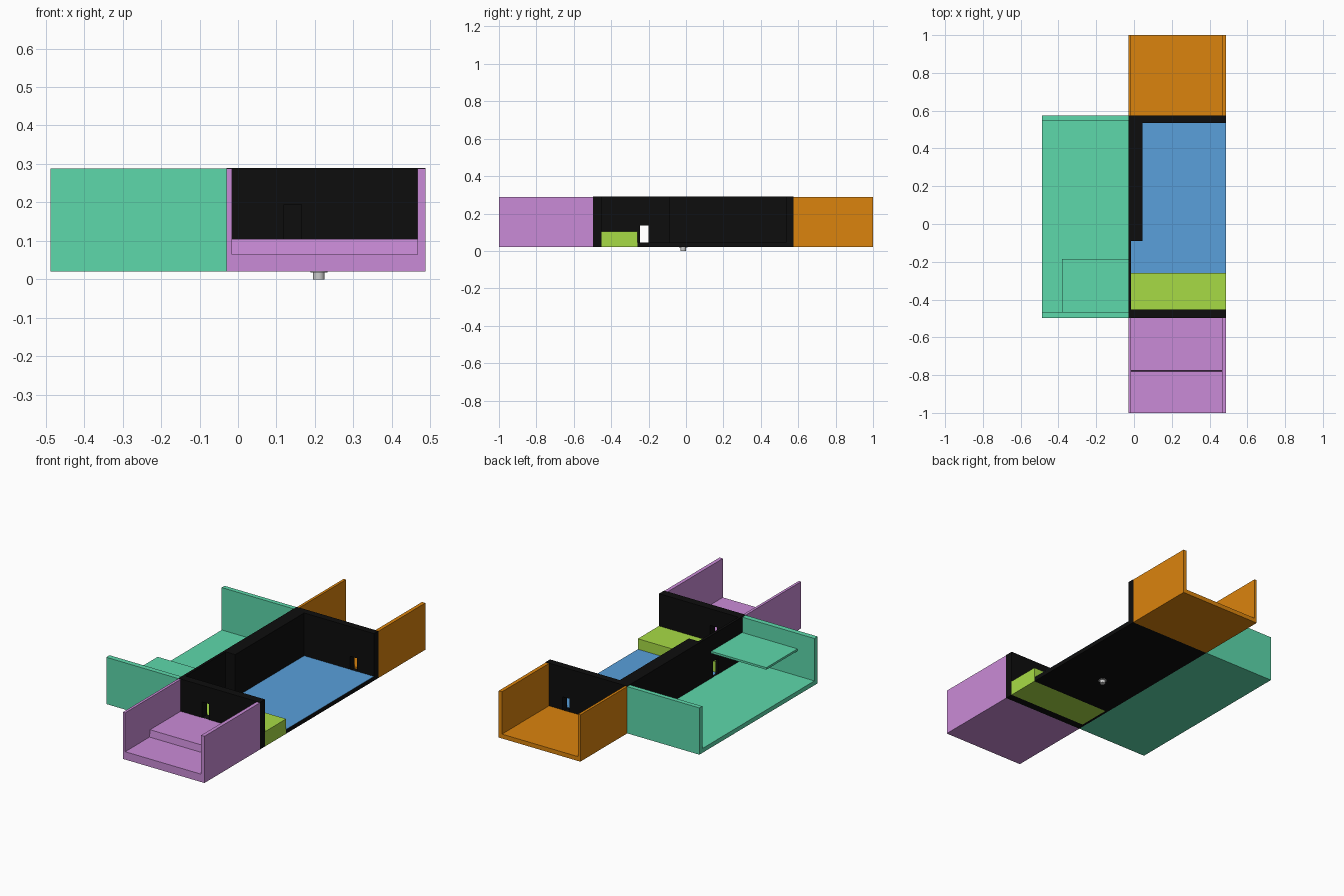
import bpy, bmesh
from mathutils import Vector

if "Cube" in bpy.data.objects:
    bpy.data.objects.remove(bpy.data.objects["Cube"])

X0, XL, XR = -0.4875, -0.03, 0.4875   # far left, dividing wall, right edge
B, T = 0.02, 0.288                    # underside and wall top


def material(name, rgb):
    m = bpy.data.materials.new(name)
    m.diffuse_color = (*rgb, 1)
    m.use_nodes = True
    m.node_tree.nodes["Principled BSDF"].inputs["Base Color"].default_value = m.diffuse_color
    return m


PINK = material("pink", (0.59, 0.26, 0.68))
ORANGE = material("orange", (0.71, 0.23, 0.004))
GREEN = material("green", (0.11, 0.69, 0.41))
LIME = material("lime", (0.39, 0.71, 0.06))
BLUE = material("blue", (0.10, 0.35, 0.71))
BLACK = material("black", (0.004, 0.004, 0.004))


def prism(name, pts, sweep, mat=None):
    """Extrude a planar outline along a vector."""
    bm = bmesh.new()
    face = bm.faces.new([bm.verts.new(p) for p in pts])
    out = bmesh.ops.extrude_face_region(bm, geom=[face])
    verts = [v for v in out["geom"] if isinstance(v, bmesh.types.BMVert)]
    bmesh.ops.translate(bm, verts=verts, vec=Vector(sweep))
    bmesh.ops.recalc_face_normals(bm, faces=bm.faces)
    me = bpy.data.meshes.new(name)
    bm.to_mesh(me)
    bm.free()
    ob = bpy.data.objects.new(name, me)
    bpy.context.collection.objects.link(ob)
    if mat:
        me.materials.append(mat)
    return ob


def box(name, x, y, z, mat=None):
    pts = [(x[0], y[0], z[0]), (x[1], y[0], z[0]), (x[1], y[1], z[0]), (x[0], y[1], z[0])]
    return prism(name, pts, (0, 0, z[1] - z[0]), mat)


def channel(a, b, floor, ta, tb):
    """U-shaped room section: two walls and a floor, as (across, up) pairs."""
    return [(a, B), (b, B), (b, T), (b - tb, T), (b - tb, floor),
            (a + ta, floor), (a + ta, T), (a, T)]


# Open-ended rooms
prism("front_room", [(u, -1, z) for u, z in channel(XL, XR, 0.065, 0.015, 0.021)],
      (0, 0.502, 0), PINK)
prism("back_room", [(u, 0.575, z) for u, z in channel(XL, XR, 0.045, 0.015, 0.021)],
      (0, 0.425, 0), ORANGE)
prism("side_room", [(X0, u, z) for u, z in channel(-0.497, 0.575, 0.045, 0.03, 0.026)],
      (XL - X0, 0, 0), GREEN)

# Raised step, floating balcony and inner platform
step = [(-0.78, 0.065), (-0.775, 0.105), (-0.498, 0.105), (-0.498, 0.065)]
prism("front_step", [(-0.015, y, z) for y, z in step], (0.481, 0, 0), PINK)
box("balcony", (-0.38, XL), (-0.467, -0.185), (0.188, 0.2), GREEN)
box("platform", (-0.015, XR), (-0.452, -0.26), (B, 0.105), LIME)

# Central walls as one footprint, thicker along part of the dividing wall
footprint = [(XL, -0.498), (XR, -0.498), (XR, -0.452), (-0.015, -0.452),
             (-0.015, -0.09), (0.045, -0.09), (0.045, 0.535), (XR, 0.535),
             (XR, 0.575), (XL, 0.575)]
walls = prism("central_walls", [(x, y, B) for x, y in footprint], (0, 0, 0.27), BLACK)

# Doorways through the three walls
doors = {
    "front_doorway": ((0.12, 0.165), (-0.55, -0.4), (0.105, 0.195)),
    "side_doorway": ((-0.06, 0.01), (-0.245, -0.2), (0.045, 0.135)),
    "back_doorway": ((0.335, 0.38), (0.5, 0.6), (0.035, 0.12)),
}
for name, dims in doors.items():
    cutter = box(name + "_cutter", *dims)
    cutter.hide_render = True
    cutter.display_type = 'WIRE'
    mod = walls.modifiers.new(name, 'BOOLEAN')
    mod.operation = 'DIFFERENCE'
    mod.solver = 'EXACT'
    mod.object = cutter

# Central floor with blue covering
box("floor_base", (-0.015, XR), (-0.26, 0.535), (B, 0.044), BLACK)
box("floor_covering", (-0.015, XR), (-0.26, 0.535), (0.044, 0.045), BLUE)

# Drain under the floor
for name, r, z0, z1 in (("drain_pipe", 0.015, 0, 0.018), ("drain_flange", 0.022, 0.018, 0.022)):
    bpy.ops.mesh.primitive_cylinder_add(vertices=24, radius=r, depth=z1 - z0,
                                        location=(0.21, -0.015, (z0 + z1) / 2))
    bpy.context.object.name = name
    bpy.ops.object.shade_smooth_by_angle()
